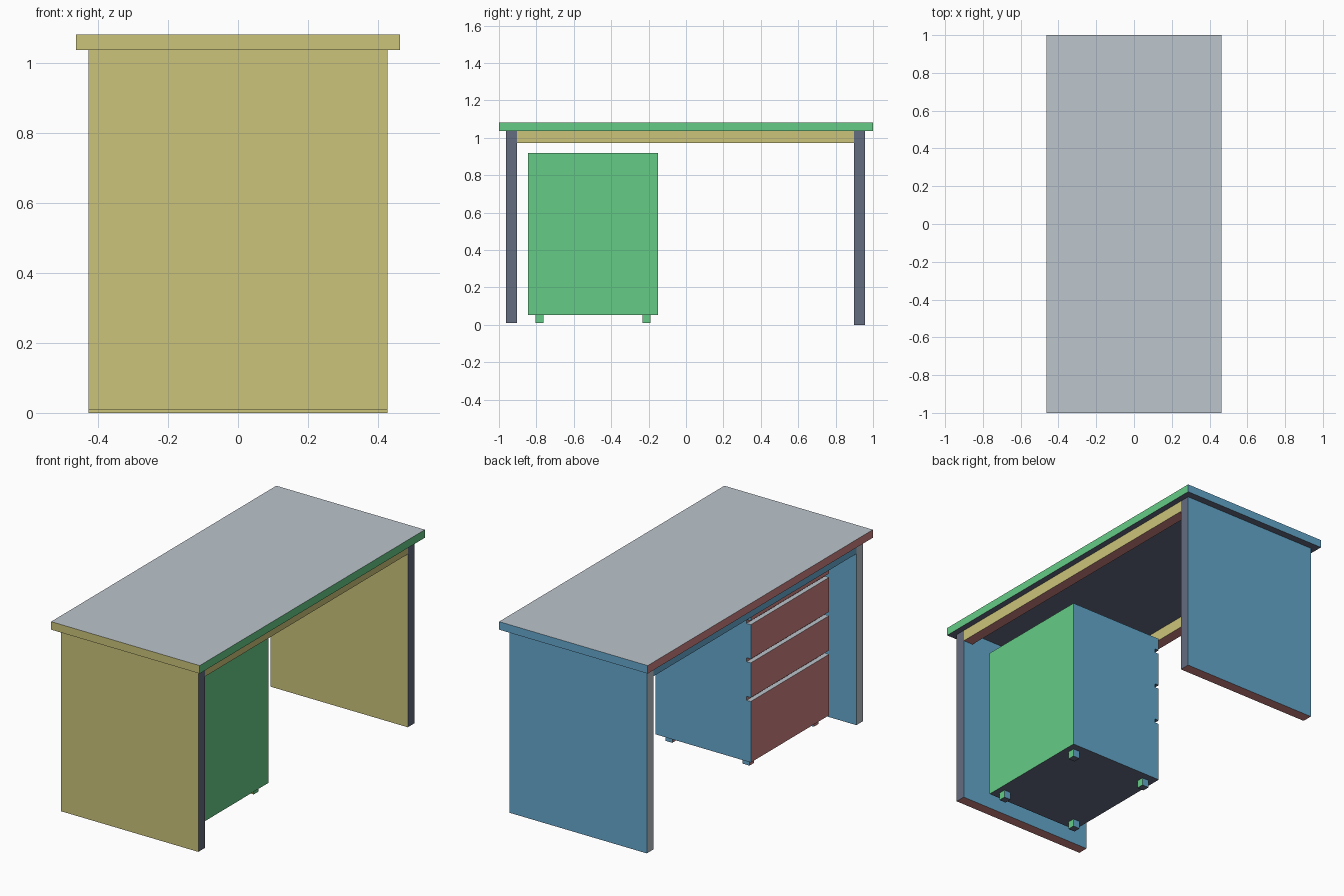
import bpy, bmesh

if "Cube" in bpy.data.objects:
    bpy.data.objects.remove(bpy.data.objects["Cube"])


def linear(c):
    c /= 255
    return c / 12.92 if c <= 0.04045 else ((c + 0.055) / 1.055) ** 2.4


# One material per colour
COLOURS = {
    "yellow": (203, 196, 123),
    "green": (102, 203, 135),
    "blue": (102, 168, 205),
    "red": (205, 132, 130),
    "light_grey": (188, 197, 204),
    "slate": (100, 108, 127),
}
NAMES = list(COLOURS)
MATS = []
for name, rgb in COLOURS.items():
    m = bpy.data.materials.new(name)
    m.diffuse_color = (*[linear(v) for v in rgb], 1)
    m.use_nodes = True
    m.node_tree.nodes["Principled BSDF"].inputs["Base Color"].default_value = m.diffuse_color
    MATS.append(m)

# Face colours by direction: -x, +x, -y, +y, -z, +z
UPRIGHT = ("red", "green", "yellow", "blue", "slate", "light_grey")
LEG = ("light_grey", "slate", "yellow", "blue", "red", "green")
BEAM = ("blue", "yellow", "light_grey", "slate", "red", "green")


def prism(name, profile, y0, y1, scheme):
    """Extrude an x-z profile from y0 to y1 and colour faces by direction."""
    bm = bmesh.new()
    face = bm.faces.new([bm.verts.new((x, y0, z)) for x, z in profile])
    ext = bmesh.ops.extrude_face_region(bm, geom=[face])["geom"]
    bmesh.ops.translate(bm, vec=(0, y1 - y0, 0),
                        verts=[v for v in ext if isinstance(v, bmesh.types.BMVert)])
    bmesh.ops.recalc_face_normals(bm, faces=bm.faces)
    for f in bm.faces:
        axis = max(range(3), key=lambda i: abs(f.normal[i]))
        f.material_index = NAMES.index(scheme[2 * axis + (f.normal[axis] > 0)])
    mesh = bpy.data.meshes.new(name)
    bm.to_mesh(mesh)
    bm.free()
    for m in MATS:
        mesh.materials.append(m)
    ob = bpy.data.objects.new(name, mesh)
    bpy.context.collection.objects.link(ob)
    return ob


def box(name, x0, x1, y0, y1, z0, z1, scheme=UPRIGHT):
    return prism(name, [(x0, z0), (x1, z0), (x1, z1), (x0, z1)], y0, y1, scheme)


# Tabletop
box("tabletop", -0.462, 0.462, -1, 1, 1.036, 1.081)

# Panel legs
box("front_leg", -0.427, 0.427, -0.962, -0.903, 0.01, 1.036, LEG)
box("back_leg", -0.427, 0.427, 0.898, 0.958, 0.0, 1.036, LEG)

# Long rails under the top
box("right_rail", 0.366, 0.427, -0.903, 0.898, 0.973, 1.036, BEAM)
box("left_rail", -0.427, -0.366, -0.903, 0.898, 0.973, 1.036, BEAM)

# Drawer cabinet with finger grooves on its left side
XL, XR, DEPTH, HALF = -0.298, 0.295, 0.026, 0.011
profile = [(XL, 0.92), (XR, 0.92), (XR, 0.053), (XL, 0.053)]
for z in (0.407, 0.624, 0.839):
    profile += [(XL, z - HALF), (XL + DEPTH, z - HALF),
                (XL + DEPTH, z + HALF), (XL, z + HALF)]
prism("drawer_cabinet", profile, -0.846, -0.15, UPRIGHT)

# Cabinet feet
for sx, xn in ((-1, "left"), (1, "right")):
    for y, yn in ((-0.784, "front"), (-0.212, "back")):
        x = sx * 0.24
        box(f"cabinet_foot_{yn}_{xn}", x - 0.021, x + 0.021,
            y - 0.021, y + 0.021, 0.01, 0.053)
